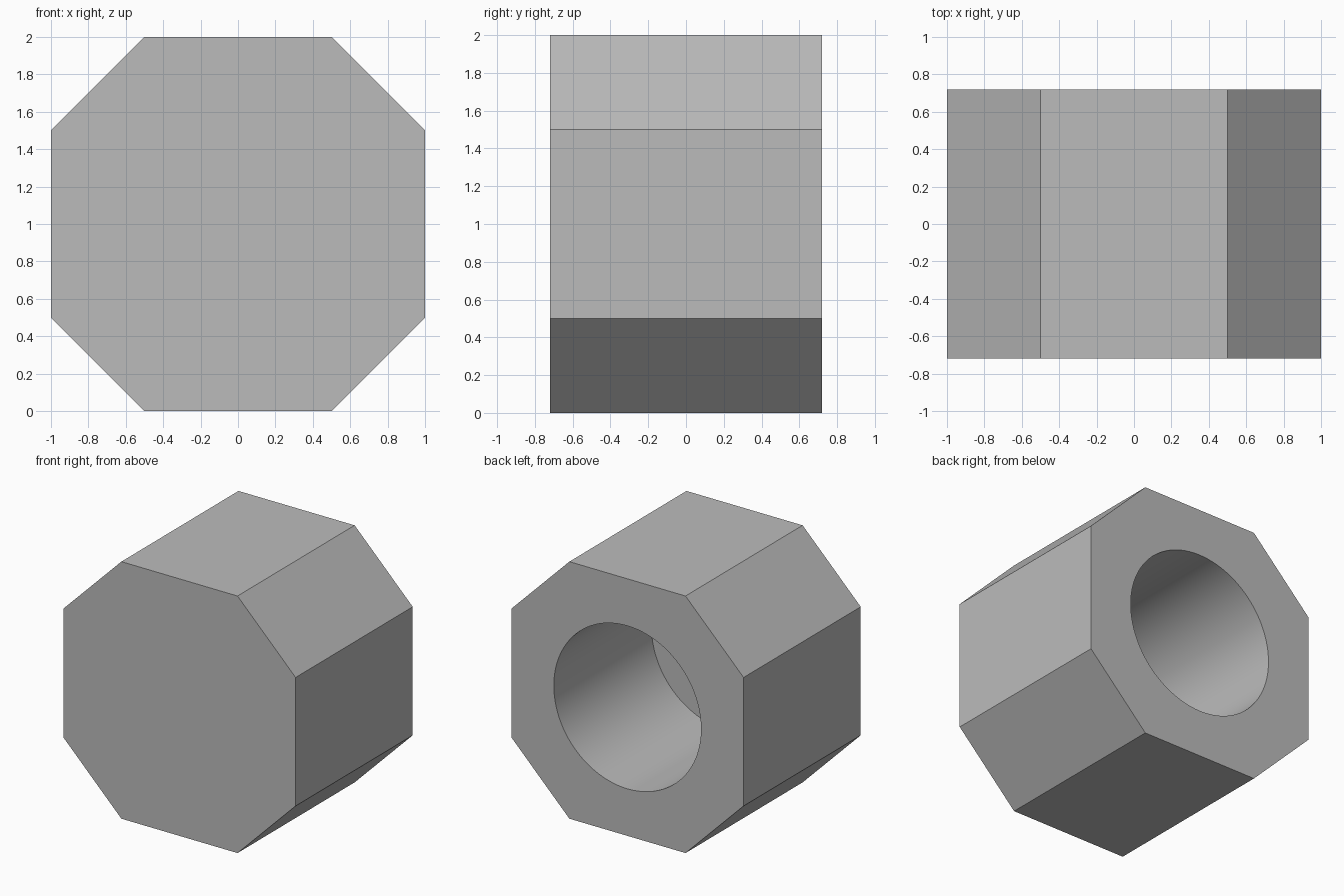
import bpy
import bmesh
import math
from mathutils import Matrix

if "Cube" in bpy.data.objects:
    bpy.data.objects.remove(bpy.data.objects["Cube"], do_unlink=True)

HALF_DEPTH = 0.72
BORE_RADIUS = 0.634
BORE_DEPTH = 1.2

# Single plain grey
grey = bpy.data.materials.new("plain_grey")
grey.use_nodes = True
colour = (0.5, 0.5, 0.5, 1)
grey.diffuse_color = colour
grey.node_tree.nodes["Principled BSDF"].inputs["Base Color"].default_value = colour


def add_object(name, bm):
    bmesh.ops.recalc_face_normals(bm, faces=bm.faces)
    mesh = bpy.data.meshes.new(name)
    bm.to_mesh(mesh)
    bm.free()
    mesh.materials.append(grey)
    obj = bpy.data.objects.new(name, mesh)
    bpy.context.collection.objects.link(obj)
    return obj


# Octagonal body: a square profile with cut corners, extruded front to back
quarter = [(1, 0.5), (0.5, 1)]
profile = []
for turn in range(4):
    for x, z in quarter:
        for _ in range(turn):
            x, z = -z, x
        profile.append((x, -HALF_DEPTH, z + 1))
bm = bmesh.new()
front = bm.faces.new([bm.verts.new(p) for p in profile])
extruded = bmesh.ops.extrude_face_region(bm, geom=[front], use_keep_orig=True)
back_verts = [g for g in extruded["geom"] if isinstance(g, bmesh.types.BMVert)]
bmesh.ops.translate(bm, verts=back_verts, vec=(0, HALF_DEPTH * 2, 0))
body = add_object("octagonal_body", bm)

# Round blind bore, open at the back
margin = 0.2
length = BORE_DEPTH + margin
centre_y = HALF_DEPTH + margin - length / 2
bm = bmesh.new()
bmesh.ops.create_cone(
    bm, cap_ends=True, segments=96, radius1=BORE_RADIUS, radius2=BORE_RADIUS,
    depth=length,
    matrix=Matrix.Translation((0, centre_y, 1)) @ Matrix.Rotation(math.pi / 2, 4, "X"))
cutter = add_object("bore_cutter", bm)
cutter.hide_render = True

bore = body.modifiers.new("bore", "BOOLEAN")
bore.operation = "DIFFERENCE"
bore.solver = "EXACT"
bore.object = cutter

# Apply the bore, drop the cutter, smooth the bore wall and keep the edges sharp
bpy.ops.object.select_all(action="DESELECT")
body.select_set(True)
bpy.context.view_layer.objects.active = body
bpy.ops.object.modifier_apply(modifier=bore.name)
bpy.data.objects.remove(cutter, do_unlink=True)
bpy.ops.object.shade_smooth_by_angle(angle=math.radians(30))
